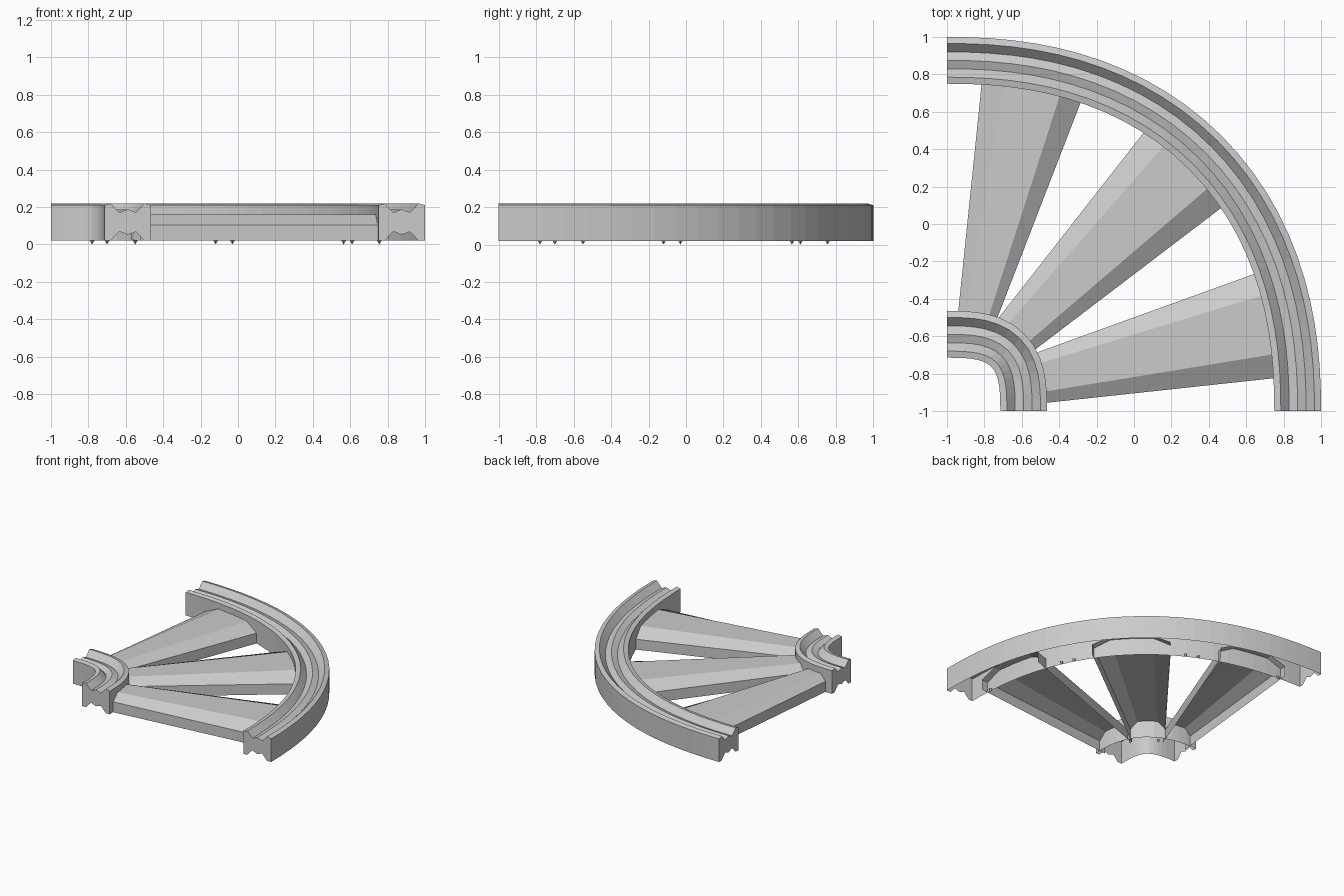
import bpy
import bmesh
import math
from mathutils import Vector

cube = bpy.data.objects.get("Cube")
if cube:
    bpy.data.objects.remove(cube, do_unlink=True)

# One stone grey for everything
stone = bpy.data.materials.new("stone_grey")
stone.use_nodes = True
GREY = (0.6, 0.6, 0.6, 1)
stone.diffuse_color = GREY
stone.node_tree.nodes["Principled BSDF"].inputs["Base Color"].default_value = GREY

CORNER = Vector((-1, -1, 0))   # hub of the quarter window
MID = 0.12                     # mid height of the mouldings
BASE = 0.02                    # lower edge of the open shells


def make_object(name, bm):
    bmesh.ops.recalc_face_normals(bm, faces=bm.faces)
    mesh = bpy.data.meshes.new(name)
    bm.to_mesh(mesh)
    bm.free()
    mesh.materials.append(stone)
    obj = bpy.data.objects.new(name, mesh)
    bpy.context.collection.objects.link(obj)
    return obj


# Moulding section: (offset from centreline, height above mid)
upper = [(0.125, 0.09), (0.09, 0.1), (0.045, 0.052), (0, 0.068),
         (-0.045, 0.05), (-0.09, 0.098), (-0.125, 0.09)]
# Swept shell, open below; the end caps repeat the moulding upside down
shell = [(0.125, BASE - MID)] + upper + [(-0.125, BASE - MID)]
cap_edge = [(u, -h) for u, h in reversed(upper[1:-1])]


def rail(name, radius, power, steps):
    """Sweep the moulding along a slightly squared quarter arc."""
    bm = bmesh.new()
    rings = []
    for i in range(steps + 1):
        a = math.pi / 2 * i / steps
        c, s = max(math.cos(a), 0), math.sin(a)
        r = radius / (c ** power + s ** power) ** (1 / power)
        normal = Vector((c ** (power - 1), s ** (power - 1), 0)).normalized()
        centre = CORNER + Vector((c, s, 0)) * r

        def place(points):
            return [bm.verts.new(centre + normal * u + Vector((0, 0, MID + h)))
                    for u, h in points]

        rings.append(place(shell))
        if i in (0, steps):
            bm.faces.new(rings[-1] + place(cap_edge))
    for r0, r1 in zip(rings, rings[1:]):
        for j in range(len(shell) - 1):
            bm.faces.new((r0[j], r0[j + 1], r1[j + 1], r1[j]))
    return make_object(name, bm)


rail("outer_rail", 1.875, 2.27, 26)
rail("inner_rail", 0.41, 3.0, 14)


def spoke(name, inner, outer):
    """Tapered hollow bar with chamfered top; each end is a (left, right) pair."""
    il, ir, ol, orr = [Vector((*p, 0)) for p in (*inner, *outer)]
    # run the ends into the rails
    left, right = (ol - il) * 0.05, (orr - ir) * 0.05
    ends = [(il - left, ir - right), (ol + left, orr + right)]
    shape = [(1, BASE), (1, 0.105), (0.78, 0.16), (0.22, 0.16), (0, 0.105), (0, BASE)]
    bm = bmesh.new()
    loops = [[bm.verts.new(a.lerp(b, t) + Vector((0, 0, z))) for t, z in shape]
             for a, b in ends]
    for j in range(len(shell[:5])):
        bm.faces.new((loops[0][j], loops[0][j + 1], loops[1][j + 1], loops[1][j]))
    return make_object(name, bm)


spoke("back_spoke", [(-0.94, -0.47), (-0.73, -0.5)], [(-0.815, 0.745), (-0.285, 0.65)])
spoke("middle_spoke", [(-0.73, -0.51), (-0.52, -0.665)], [(0.045, 0.48), (0.465, 0.085)])
spoke("front_spoke", [(-0.5, -0.68), (-0.46, -0.955)], [(0.69, -0.25), (0.745, -0.825)])

# Small pointed feet below the rails
bm = bmesh.new()
for x, y in [(-0.78, 0.755), (-0.12, 0.61), (-0.03, 0.565), (-0.7, -0.55)]:
    for px, py in ((x, y), (y, x)):
        tip = bm.verts.new((px, py, 0))
        base = [bm.verts.new((px + dx, py + dy, 0.025))
                for dx, dy in ((0.015, 0), (0, 0.015), (-0.015, 0), (0, -0.015))]
        bm.faces.new(base)
        for j in range(4):
            bm.faces.new((base[j], base[(j + 1) % 4], tip))
make_object("underside_feet", bm)
